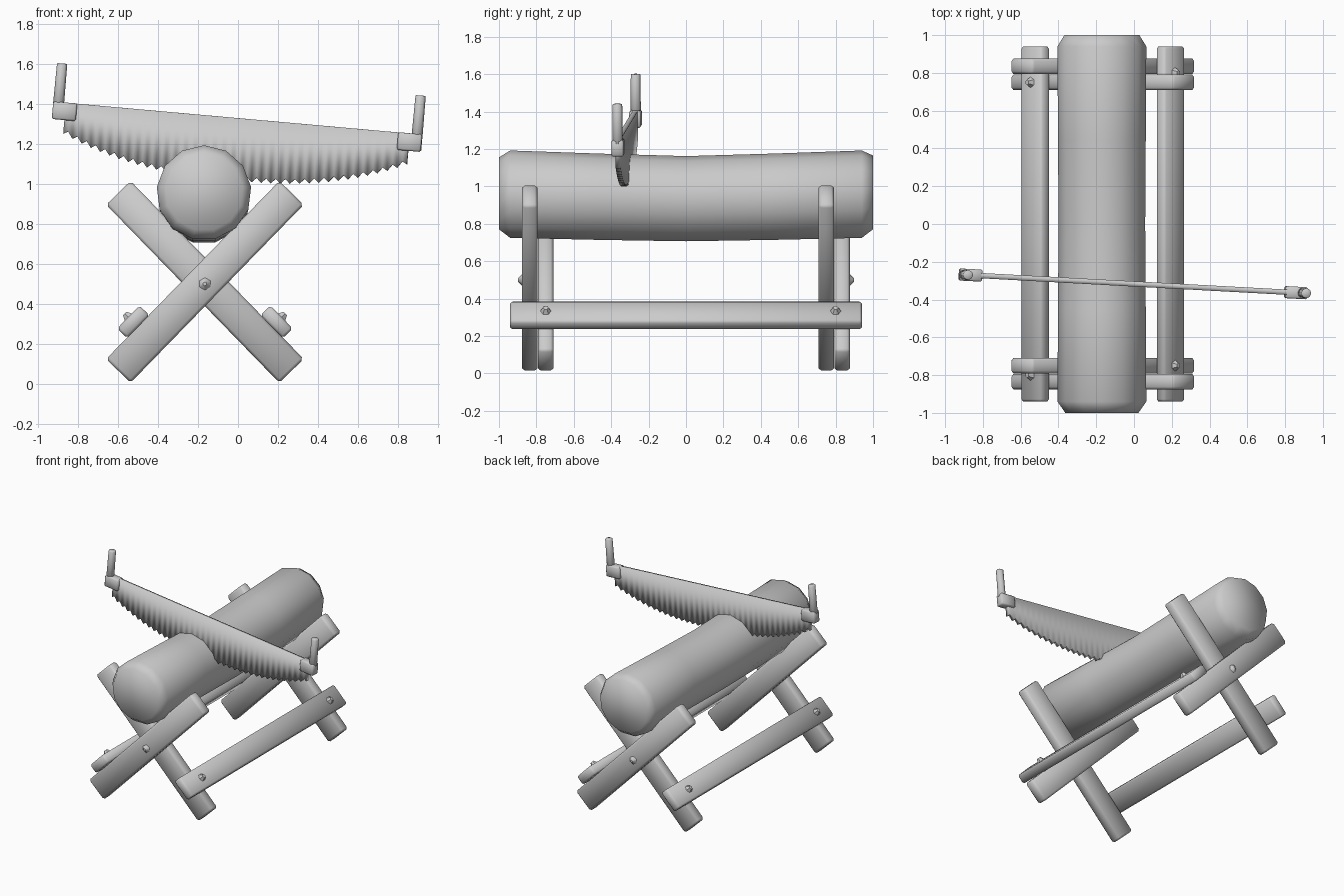
import bpy, bmesh
from math import radians, sin, cos, pi
from mathutils import Matrix, Vector

if "Cube" in bpy.data.objects:
    bpy.data.objects.remove(bpy.data.objects["Cube"])

CX, CZ = -0.165, 0.51            # crossing point of the trestle legs
LEAN = radians(45.8)


def add(name, bm, matrix=Matrix(), bevel=0.0, angle=40):
    bmesh.ops.recalc_face_normals(bm, faces=bm.faces)
    if bevel:
        bmesh.ops.bevel(bm, geom=bm.edges[:], offset=bevel, segments=1,
                        affect='EDGES', profile=0.5)
    me = bpy.data.meshes.new(name)
    bm.to_mesh(me)
    bm.free()
    for p in me.polygons:
        p.use_smooth = True
    me.set_sharp_from_angle(angle=radians(angle))
    ob = bpy.data.objects.new(name, me)
    bpy.context.collection.objects.link(ob)
    ob.matrix_world = matrix
    return ob


def box(name, size, matrix, bevel=0.012):
    bm = bmesh.new()
    bmesh.ops.create_cube(bm, size=1)
    bmesh.ops.scale(bm, vec=size, verts=bm.verts)
    return add(name, bm, matrix, bevel, 50)


def cone(name, r1, r2, depth, sides, matrix, bevel=0.0):
    bm = bmesh.new()
    bmesh.ops.create_cone(bm, cap_ends=True, segments=sides, radius1=r1,
                          radius2=r2, depth=depth)
    return add(name, bm, matrix, bevel, 50)


def at(x, y, z):
    return Matrix.Translation((x, y, z))


# Log: rings along y (position, radius, centre height), sagging in the middle
bm = bmesh.new()
rings = []
for y, r, z in [(-1, .195, .96), (-.94, .237, .955), (-.45, .234, .941),
                (0, .231, .931), (.45, .234, .941), (.94, .237, .955), (1, .2, .965)]:
    rings.append([bm.verts.new((CX - .005 + r * cos(2 * pi * i / 13 + pi / 2), y,
                                z + r * sin(2 * pi * i / 13 + pi / 2)))
                  for i in range(13)])
for a, b in zip(rings, rings[1:]):
    for i in range(13):
        j = (i + 1) % 13
        bm.faces.new((a[i], a[j], b[j], b[i]))
bm.faces.new(rings[0])
bm.faces.new(rings[-1])
add("log", bm, angle=70)

# Crossed legs: one pair at each end, the two boards side by side
for s, offsets in ((1, (-.835, .75)), (-1, (-.75, .835))):
    for y in offsets:
        box("trestle_leg", (1.24, .082, .17),
            at(CX, y, CZ) @ Matrix.Rotation(-s * LEAN, 4, 'Y'), .014)

# Side rails lying on the outer edges of the legs, with their nail heads
for s in (1, -1):
    m = at(CX + s * .358, 0, .31) @ Matrix.Rotation(s * LEAN, 4, 'Y')
    box("side_rail", (.16, 1.88, .07), m, .012)
    for y in ((-.75, .80) if s > 0 else (-.80, .75)):
        cone("rail_nail", .032, .014, .03, 6, m @ at(0, y, .045))

# Pegs through the crossings
for s in (1, -1):
    cone("cross_peg", .035, .01, .026, 6,
         at(CX, s * .885, CZ - .01) @ Matrix.Rotation(-s * pi / 2, 4, 'X'))

# Two-handed saw, tilted and slightly turned
saw = (at(-.004, -.317, 1.285) @ Matrix.Rotation(radians(-3.1), 4, 'Z')
       @ Matrix.Rotation(radians(5.1), 4, 'Y'))
bm = bmesh.new()
n = 72
prev = None
for i in range(n + 1):
    x = -.863 + 1.726 * i / n
    low = -.271 + .16 * abs(x / .866) ** 2.5 + (.024 if i % 2 else 0)
    cur = (bm.verts.new((x, 0, .043)), bm.verts.new((x, 0, low)))
    if prev:
        bm.faces.new((prev[0], cur[0], cur[1], prev[1]))
    prev = cur
blade = add("saw_blade", bm, saw, angle=30)
mod = blade.modifiers.new("thickness", 'SOLIDIFY')
mod.thickness = .028
mod.offset = 0

# Sockets and upright handles at both ends of the blade
for s in (1, -1):
    box("saw_socket", (.12, .064, .088), saw @ at(s * .866, 0, 0), .008)
    cone("saw_handle", .029, .027, .215, 8, saw @ at(s * .9, 0, .129), .004)
